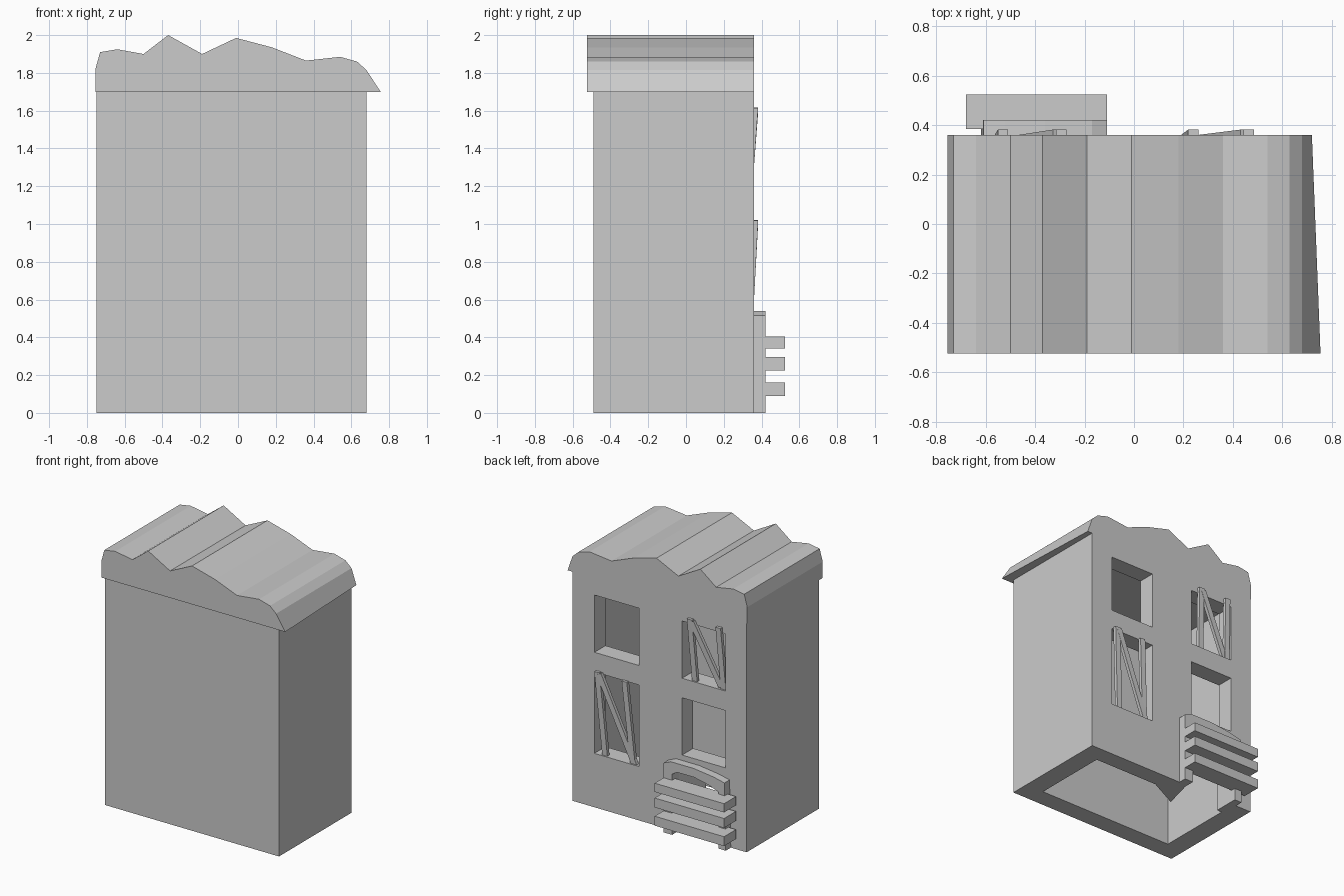
import bpy, bmesh
from mathutils import Vector

if "Cube" in bpy.data.objects:
    bpy.data.objects.remove(bpy.data.objects["Cube"])


def make(name, bm):
    bmesh.ops.recalc_face_normals(bm, faces=bm.faces)
    me = bpy.data.meshes.new(name)
    bm.to_mesh(me)
    bm.free()
    ob = bpy.data.objects.new(name, me)
    bpy.context.collection.objects.link(ob)
    return ob


def loft(name, a, b):
    """Solid between two matching outlines."""
    bm = bmesh.new()
    va = [bm.verts.new(p) for p in a]
    vb = [bm.verts.new(p) for p in b]
    n = len(a)
    bm.faces.new(va)
    bm.faces.new(vb[::-1])
    for i in range(n):
        bm.faces.new((va[i], vb[i], vb[(i + 1) % n], va[(i + 1) % n]))
    return make(name, bm)


def box(name, x0, x1, y0, y1, z0, z1):
    ring = [(x0, y0), (x1, y0), (x1, y1), (x0, y1)]
    return loft(name, [(x, y, z0) for x, y in ring], [(x, y, z1) for x, y in ring])


def xz_solid(name, pts, y0, y1):
    return loft(name, [(x, y0, z) for x, z in pts], [(x, y1, z) for x, z in pts])


def plank(name, top, bottom, width=0.042, thick=0.025):
    """Slanted plank, leaning out from the wall at its top end."""
    t, b = Vector(top), Vector(bottom)
    d = (t - b).normalized()
    side = d.cross(Vector((0, 1, 0))).normalized() * width / 2
    out = Vector((0, -thick, 0))
    return loft(name, *[[p + side, p - side, p - side + out, p + side + out] for p in (b, t)])


BACK = 0.36

# house shell, open underneath, with windows and doorway cut in the back
body = box("house_walls", -0.75, 0.68, -0.49, BACK, 0, 1.70)
cutters = [
    box("cavity_cutter", -0.60, 0.53, -0.35, 0.23, -0.2, 1.60),
    box("upper_window_cutter_a", 0.135, 0.50, 0.10, 0.6, 1.15, 1.575),
    box("upper_window_cutter_b", -0.575, -0.22, 0.10, 0.6, 1.15, 1.575),
    box("lower_window_cutter_a", 0.135, 0.50, 0.10, 0.6, 0.40, 1.005),
    box("lower_window_cutter_b", -0.575, -0.22, 0.10, 0.6, 0.58, 1.005),
    box("doorway_cutter", -0.56, -0.18, 0.10, 0.6, -0.2, 0.47),
]
bpy.context.view_layer.objects.active = body
for c in cutters:
    c.hide_render = True
    m = body.modifiers.new(c.name, 'BOOLEAN')
    m.operation = 'DIFFERENCE'
    m.solver = 'EXACT'
    m.object = c
    bpy.ops.object.modifier_apply(modifier=m.name)
    bpy.data.objects.remove(c)

# wavy roof, its right eave narrowing toward the back
roof = [(-0.755, 1.70), (-0.755, 1.82), (-0.73, 1.91), (-0.64, 1.925), (-0.50, 1.90),
        (-0.37, 2.0), (-0.19, 1.90), (-0.01, 1.985), (0.18, 1.935), (0.36, 1.865),
        (0.54, 1.885), (0.63, 1.86), (0.68, 1.815)]
loft("roof", [(x, -0.525, z) for x, z in roof + [(0.755, 1.70)]],
     [(x, BACK, z) for x, z in roof + [(0.72, 1.70)]])

# planks over two windows: (top x, top z, bottom x, bottom z)
sets = {
    "lower": [(0.465, 1.02, 0.42, 0.37), (0.45, 1.01, 0.18, 0.39), (0.24, 1.01, 0.195, 0.40)],
    "upper": [(-0.295, 1.615, -0.315, 1.14), (-0.31, 1.60, -0.53, 1.16), (-0.53, 1.615, -0.55, 1.15)],
}
for level, rows in sets.items():
    for i, (tx, tz, bx, bz) in enumerate(rows):
        plank(f"{level}_window_plank_{i + 1}", (tx, 0.382, tz), (bx, 0.348, bz))

# arched door frame
frame = [(-0.18, 0), (-0.11, 0), (-0.11, 0.515), (-0.17, 0.54), (-0.36, 0.54), (-0.52, 0.52),
         (-0.61, 0.50), (-0.62, 0), (-0.56, 0), (-0.56, 0.42), (-0.48, 0.45),
         (-0.36, 0.475), (-0.22, 0.475), (-0.18, 0.45)]
xz_solid("door_frame", frame, BACK - 0.03, 0.42)

# inner wedge beside the doorway
wedge = [(-0.18, 0.34), (-0.24, 0.11), (0.02, 0.24)]
loft("door_jamb", [(x, y, 0) for x, y in wedge], [(x, y, 0.45) for x, y in wedge])

# boards barring the door
for i, (z0, z1) in enumerate([(0.09, 0.16), (0.225, 0.295), (0.34, 0.405)]):
    box(f"door_board_{i + 1}", -0.68, -0.11, 0.385, 0.525, z0, z1)
